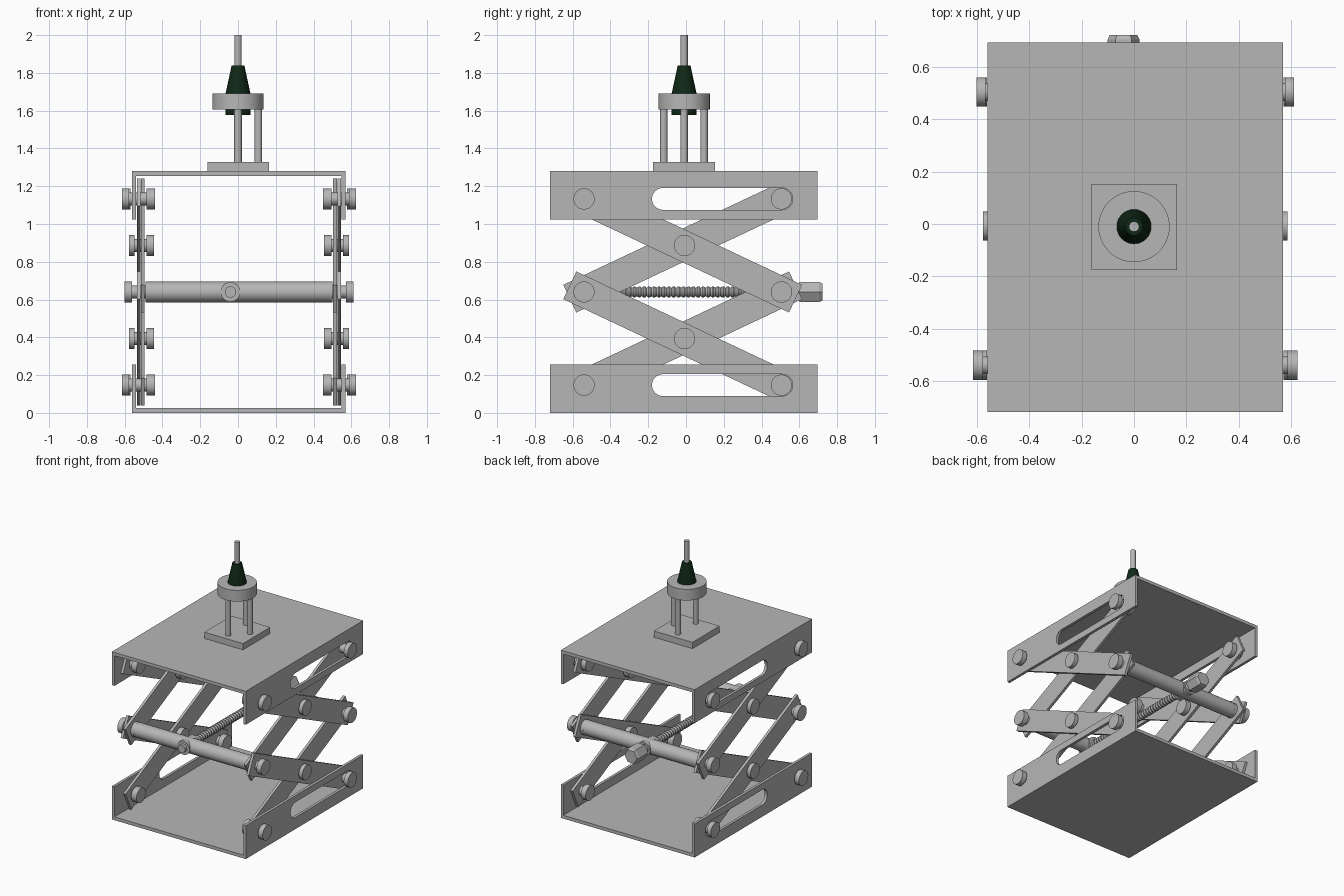
import bpy, bmesh, math
from mathutils import Matrix, Vector

if "Cube" in bpy.data.objects:
    bpy.data.objects.remove(bpy.data.objects["Cube"])


def material(name, rgb):
    m = bpy.data.materials.new(name)
    m.use_nodes = True
    m.diffuse_color = (*rgb, 1)
    bsdf = m.node_tree.nodes["Principled BSDF"]
    bsdf.inputs["Base Color"].default_value = (*rgb, 1)
    bsdf.inputs["Roughness"].default_value = 0.6
    return m


STEEL = material("steel grey", (0.47, 0.47, 0.47))
GREEN = material("dark green", (0.005, 0.022, 0.008))
MID = 0.005          # x of the frame's centre plane
AXES = {"x": Matrix.Rotation(math.pi / 2, 4, "Y"),
        "y": Matrix.Rotation(-math.pi / 2, 4, "X"),
        "z": Matrix.Identity(4)}


def finish(name, bm, mat, smooth=False):
    bmesh.ops.recalc_face_normals(bm, faces=bm.faces)
    me = bpy.data.meshes.new(name)
    bm.to_mesh(me)
    bm.free()
    me.materials.append(mat)
    ob = bpy.data.objects.new(name, me)
    bpy.context.collection.objects.link(ob)
    if smooth:
        bpy.ops.object.select_all(action="DESELECT")
        ob.select_set(True)
        bpy.context.view_layer.objects.active = ob
        bpy.ops.object.shade_smooth_by_angle(angle=math.radians(35))
    return ob


def lathe(name, profile, origin, axis="z", mat=STEEL, n=32):
    """Closed turned part: profile is (radius, distance along axis)."""
    bm = bmesh.new()
    rings = [[bm.verts.new((r * math.cos(2 * math.pi * i / n),
                            r * math.sin(2 * math.pi * i / n), t))
              for i in range(n)] for r, t in profile]
    for a, b in zip(rings, rings[1:]):
        for i in range(n):
            j = (i + 1) % n
            bm.faces.new((a[i], a[j], b[j], b[i]))
    bm.faces.new(rings[0])
    bm.faces.new(rings[-1])
    bm.transform(Matrix.Translation(origin) @ AXES[axis])
    return finish(name, bm, mat, n > 8)


def rod(name, r, a, b, origin, axis="z", mat=STEEL, n=32):
    return lathe(name, [(r, a), (r, b)], origin, axis, mat, n)


def prism(name, points, direction, mat=STEEL):
    """Flat polygon extruded along a vector."""
    bm = bmesh.new()
    face = bm.faces.new([bm.verts.new(p) for p in points])
    out = bmesh.ops.extrude_face_region(bm, geom=[face])
    bmesh.ops.translate(bm, vec=direction,
                        verts=[v for v in out["geom"] if isinstance(v, bmesh.types.BMVert)])
    return finish(name, bm, mat)


# Top and bottom channels, with a long slot through both side walls
W, T, BASE, WALL = 0.565, 0.021, 0.025, 0.255
SLOT_Y, SLOT_R, PIN_Z, TOP = (-0.122, 0.507), 0.058, 0.147, 1.28
outline = [(-W, 0), (W, 0), (W, WALL), (W - T, WALL),
           (W - T, BASE), (T - W, BASE), (T - W, WALL), (-W, WALL)]
for name, flip in (("bottom_channel", False), ("top_channel", True)):
    def height(z):
        return TOP - z if flip else z
    channel = prism(name, [(MID + x, -0.72, height(z)) for x, z in outline], (0, 1.415, 0))
    stadium = []
    for k, y in enumerate(SLOT_Y):
        for i in range(17):
            a = math.pi * (0.5 + k + i / 16)
            stadium.append((-1, y + SLOT_R * math.cos(a), height(PIN_Z) + SLOT_R * math.sin(a)))
    cutter = prism(name + "_slot_cutter", stadium, (2, 0, 0))
    cutter.hide_render = True
    cutter.hide_set(True)
    cut = channel.modifiers.new("slots", "BOOLEAN")
    cut.object, cut.operation, cut.solver = cutter, "DIFFERENCE", "EXACT"
    bpy.context.view_layer.update()
    cut_mesh = bpy.data.meshes.new_from_object(
        channel.evaluated_get(bpy.context.evaluated_depsgraph_get()))
    channel.modifiers.clear()
    channel.data = cut_mesh
    bpy.data.objects.remove(cutter)

# Scissor arms and pins, the same on both sides
FRONT_Y, BACK_Y, MID_Z = -0.54, 0.505, 0.64
LOW_Z, HIGH_Z = PIN_Z, TOP - PIN_Z


def arm(name, x, side, p, q):
    p, q = Vector((0, *p)), Vector((0, *q))
    along = (q - p).normalized()
    across = Vector((0, -along.z, along.y)) * 0.081
    p, q = p - along * 0.083, q + along * 0.083
    off = Vector((MID + side * x, 0, 0))
    prism(name, [off + v for v in (p - across, q - across, q + across, p + across)],
          (side * 0.02, 0, 0))


def pin(name, side, y, z, head, head_in, inner=0.45):
    """Spool with a broad head outside and inside the frame."""
    shape = [(0.056, inner), (0.056, 0.49), (0.034, 0.49),
             (0.034, head_in), (0.056, head_in), (0.056, head)]
    lathe(name, [(r, side * t) for r, t in shape], (MID, y, z), "x")


for side, tag in ((1, "left"), (-1, "right")):
    for level, z0, z1 in (("lower", LOW_Z, MID_Z), ("upper", MID_Z, HIGH_Z)):
        arm(f"{tag}_{level}_outer_arm", 0.521, side, (FRONT_Y, z1), (BACK_Y, z0))
        arm(f"{tag}_{level}_inner_arm", 0.499, side, (FRONT_Y, z0), (BACK_Y, z1))
        pin(f"{tag}_{level}_centre_pin", side, -0.008, (z0 + z1) / 2, 0.583, 0.552)
    for level, z in (("bottom", LOW_Z), ("top", HIGH_Z)):
        pin(f"{tag}_{level}_fixed_pin", side, FRONT_Y, z, 0.62, 0.582, 0.445)
        pin(f"{tag}_{level}_sliding_pin", side, BACK_Y, z, 0.607, 0.573)
    for end, y in (("front", FRONT_Y), ("back", BACK_Y)):
        pin(f"{tag}_{end}_middle_pin", side, y, MID_Z, 0.607, 0.567, 0.47)

# Cross bars with a collar where the screw goes through
SCREW_X = -0.04
for end, y in (("front", FRONT_Y), ("back", BACK_Y)):
    rod(f"{end}_cross_bar", 0.055, -0.495, 0.495, (MID, y, MID_Z), "x")
    rod(f"{end}_collar", 0.052, -0.062, 0.062, (SCREW_X, y, MID_Z), "y")

# Lead screw: threaded rod, front tip and hex head
pitch, thread = 0.026, []
for i in range(40):
    y = -0.52 + i * pitch
    thread += [(0.022, y), (0.029, y + pitch * 0.35), (0.029, y + pitch * 0.65)]
lathe("threaded_rod", thread, (SCREW_X, 0, MID_Z), "y", n=20)
lathe("screw_front_tip", [(0.03, -0.5), (0.03, -0.625)], (SCREW_X, 0, MID_Z), "y")
rod("screw_neck", 0.038, 0.5, 0.61, (SCREW_X, 0, MID_Z), "y")
lathe("hex_head", [(0.061, 0.6), (0.061, 0.705), (0.053, 0.722)],
      (SCREW_X, 0, MID_Z), "y", n=6)

# Instrument mount on the top channel
CY = -0.01
prism("mount_plate", [(x, y, TOP) for x, y in
                      ((-0.162, -0.175), (0.165, -0.175), (0.165, 0.153), (-0.162, 0.153))],
      (0, 0, 0.048))
for i, (x, y) in enumerate(((0, -0.108), (0, 0.106), (0.108, 0))):
    rod(f"mount_post_{i + 1}", 0.02, 1.32, 1.62, (x, CY + y, 0))
rod("holder_disc", 0.136, 1.605, 1.69, (0, CY, 0), n=48)
lathe("nozzle_cone", [(0.066, 1.577), (0.066, 1.69), (0.034, 1.838)], (0, CY, 0), mat=GREEN)
rod("needle_tube", 0.0195, 1.8, 2.0, (0, CY, 0))
